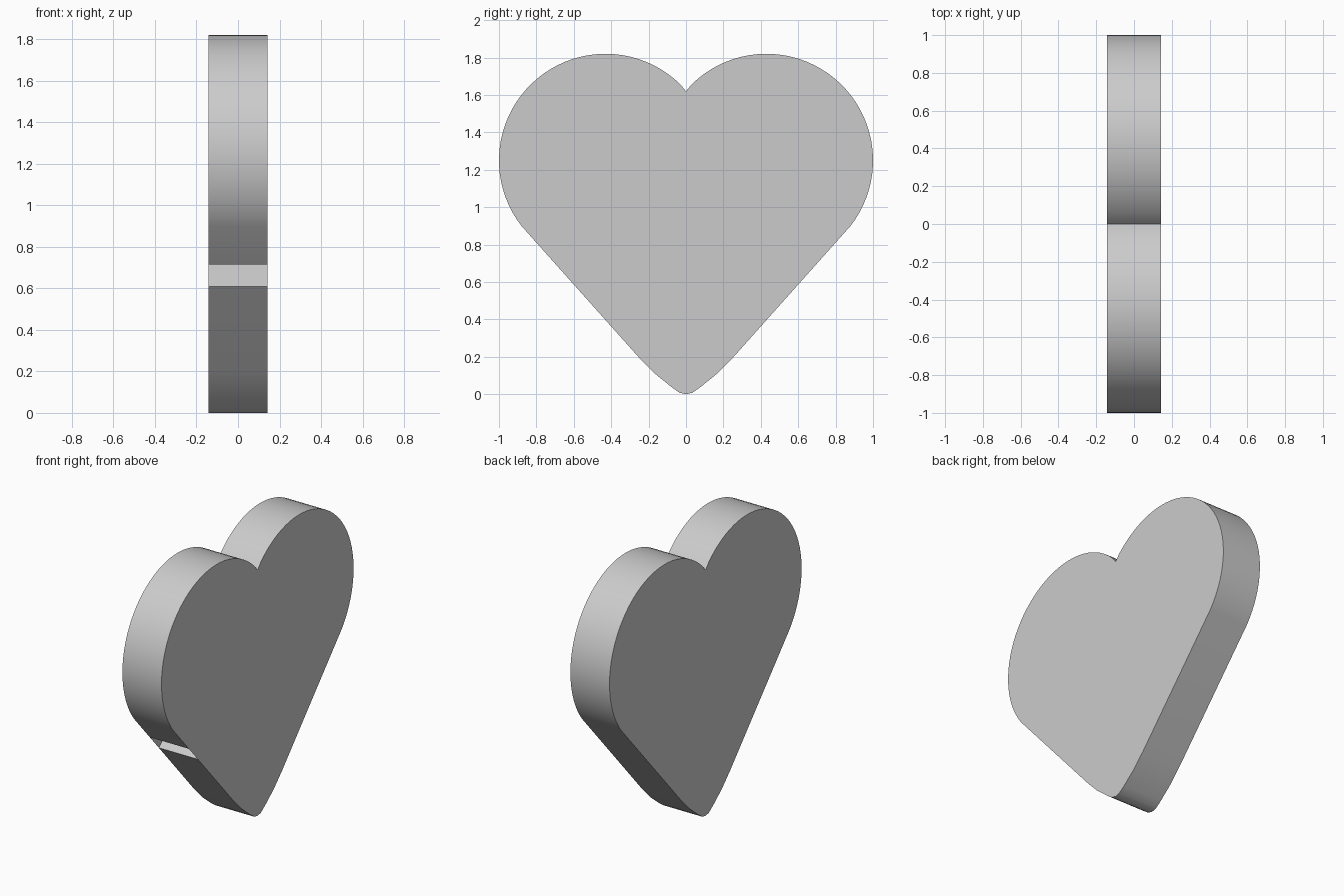
import bpy, bmesh, math

if "Cube" in bpy.data.objects:
    bpy.data.objects.remove(bpy.data.objects["Cube"])

HALF = 0.1425                      # half thickness along x
CY, CZ, R = 0.43, 1.25, 0.57       # lobe circle

# Right half of the heart outline (y, z), from the tip up to the cleft
tip = [(0.0, 0.0), (0.035, 0.008), (0.08, 0.04), (0.17, 0.113), (0.255, 0.2)]
a0, a1 = math.radians(-38), math.pi - math.acos(CY / R)
STEPS = 40
lobe = [(CY + R * math.cos(a0 + (a1 - a0) * i / STEPS),
         CZ + R * math.sin(a0 + (a1 - a0) * i / STEPS)) for i in range(STEPS + 1)]
lobe[-1] = (0.0, 1.62)
half = tip + lobe

# Mirror it, splitting the lower left flank where the slot sits
(y0, z0), (y1, z1) = tip[-1], lobe[0]


def flank(z):
    return (-(y0 + (y1 - y0) * (z - z0) / (z1 - z0)), z)


slot_top, slot_bottom = flank(0.715), flank(0.61)
left_lobe = [(-y, z) for y, z in reversed(lobe[:-1])]
left_tip = [(-y, z) for y, z in reversed(tip[1:])]
outline = half + left_lobe + [slot_top, slot_bottom] + left_tip
slot_index = len(half) + len(left_lobe)

bm = bmesh.new()
sides = [[bm.verts.new((x, y, z)) for y, z in outline] for x in (-HALF, HALF)]
back, front = sides

# Flat heart faces
bm.faces.new(list(reversed(back)))
bm.faces.new(front)

# Rim wall, leaving the slot open
n = len(outline)
for i in range(n):
    j = (i + 1) % n
    if i != slot_index:
        bm.faces.new((back[i], back[j], front[j], front[i]))

# Slot floor and roof, a shallow wedge into the body
inner = [bm.verts.new((x, -0.50, 0.715)) for x in (-HALF, HALF)]
for k, order in ((slot_index, 1), (slot_index + 1, -1)):
    quad = [back[k], inner[0], inner[1], front[k]]
    bm.faces.new(quad[::order])

bm.normal_update()
mesh = bpy.data.meshes.new("heart_body")
bm.to_mesh(mesh)
bm.free()
heart = bpy.data.objects.new("heart_body", mesh)
bpy.context.collection.objects.link(heart)

# Smooth rim with crisp face edges
bpy.context.view_layer.objects.active = heart
heart.select_set(True)
bpy.ops.object.shade_smooth_by_angle(angle=math.radians(30))
